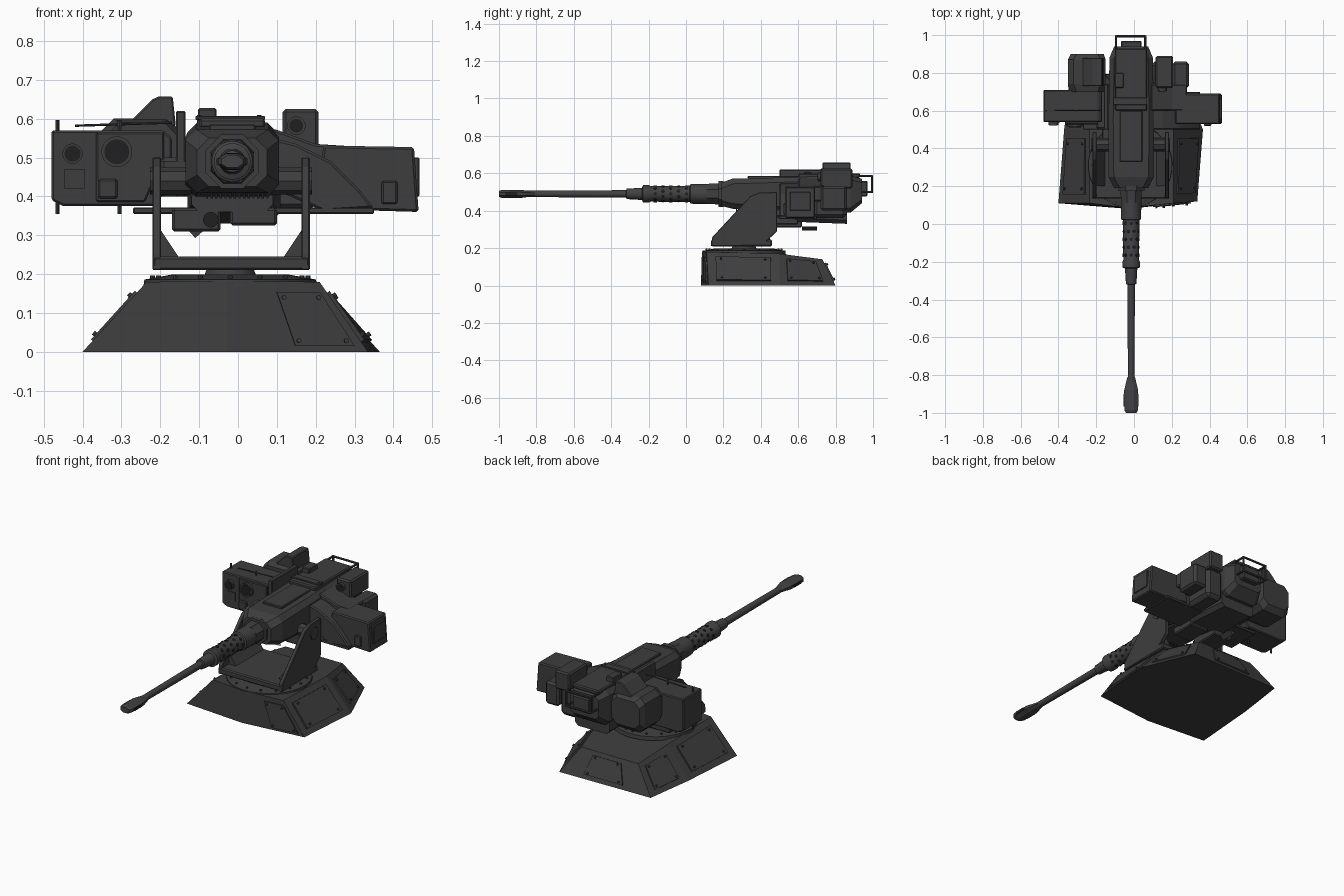
import bpy, bmesh, math
from mathutils import Vector

cube = bpy.data.objects.get("Cube")
if cube:
    bpy.data.objects.remove(cube, do_unlink=True)


def material(name, v):
    m = bpy.data.materials.new(name)
    m.use_nodes = True
    m.diffuse_color = (v, v, v, 1)
    bsdf = m.node_tree.nodes["Principled BSDF"]
    bsdf.inputs["Base Color"].default_value = (v, v, v, 1)
    bsdf.inputs["Roughness"].default_value = 0.7
    return m


PAINT = material("dark grey paint", 0.048)
STEEL = material("gun steel", 0.054)
BLACK = material("black glass", 0.014)
CX, GZ = -0.015, 0.49          # gun axis


def finish(name, bm, mat, bevel=0, smooth=False):
    bmesh.ops.recalc_face_normals(bm, faces=bm.faces)
    me = bpy.data.meshes.new(name)
    bm.to_mesh(me)
    bm.free()
    me.materials.append(mat)
    ob = bpy.data.objects.new(name, me)
    bpy.context.collection.objects.link(ob)
    if bevel:
        mod = ob.modifiers.new("chamfer", "BEVEL")
        mod.width, mod.segments, mod.limit_method = bevel, 1, "ANGLE"
    if smooth:
        bpy.ops.object.select_all(action="DESELECT")
        ob.select_set(True)
        bpy.context.view_layer.objects.active = ob
        bpy.ops.object.shade_smooth_by_angle(angle=math.radians(35))
    return ob


def loft(name, loops, mat=PAINT, bevel=0, smooth=False):
    """Skin a list of equal-length point loops and cap both ends."""
    bm = bmesh.new()
    rings = [[bm.verts.new(p) for p in loop] for loop in loops]
    n = len(rings[0])
    for a, b in zip(rings, rings[1:]):
        for i in range(n):
            j = (i + 1) % n
            bm.faces.new((a[i], a[j], b[j], b[i]))
    bm.faces.new(rings[0])
    bm.faces.new(rings[-1])
    return finish(name, bm, mat, bevel, smooth)


def place(axis, u, v, w):
    return {"x": (w, u, v), "y": (u, w, v), "z": (u, v, w)}[axis]


def prism(name, pts, axis, a, b, mat=PAINT, bevel=0):
    return loft(name, [[place(axis, u, v, w) for u, v in pts] for w in (a, b)], mat, bevel)


def box(name, x, y, z, bevel=0.006, mat=PAINT):
    return prism(name, [(x[0], y[0]), (x[1], y[0]), (x[1], y[1]), (x[0], y[1])],
                 "z", z[0], z[1], mat, bevel)


def turned(name, axis, cu, cv, stations, mat=PAINT, n=24, flat=1.0):
    """Round part: stations are (position along axis, radius)."""
    loops = []
    for w, r in stations:
        loops.append([place(axis, cu + r * math.cos(t), cv + flat * r * math.sin(t), w)
                      for t in [(i + 0.5) * math.tau / n for i in range(n)]])
    return loft(name, loops, mat, smooth=n > 8)


def rod(name, p, q, r=0.005):
    p, q = Vector(p), Vector(q)
    turn = (q - p).to_track_quat("Z", "Y")
    circle = [turn @ Vector((r * math.cos(k), r * math.sin(k), 0))
              for k in [i * math.tau / 8 for i in range(8)]]
    return loft(name, [[e + c for c in circle] for e in (p, q)])


def lerp(a, b, t):
    return Vector(a).lerp(Vector(b), t)


# Faceted pedestal
foot = [(-.4, .11, 0), (-.03, .08, 0), (.335, .12, 0), (.365, .5, 0),
        (.24, .8, 0), (-.33, .79, 0), (-.37, .5, 0)]
deck = [(-.235, .11, .18), (-.03, .085, .182), (.21, .11, .18), (.21, .5, .17),
        (.15, .73, .14), (-.21, .73, .14), (-.235, .5, .17)]
loft("pedestal", [foot, deck])


# Raised hatch plates with bolts on the sloping pedestal sides
def hatch(name, i, s0, s1, h0=.15, h1=.85, mat=PAINT):
    j = (i + 1) % len(foot)
    def at(s, h):
        return lerp(lerp(foot[i], foot[j], s), lerp(deck[i], deck[j], s), h)
    quad = [at(s0, h0), at(s1, h0), at(s1, h1), at(s0, h1)]
    nrm = (quad[1] - quad[0]).cross(quad[3] - quad[0]).normalized()
    loft(name, [[p - nrm * .004 for p in quad], [p + nrm * .008 for p in quad]], mat)
    mid = sum(quad, Vector()) / 4
    for k, p in enumerate(quad):
        c = p.lerp(mid, .2)
        rod(f"{name}_bolt_{k}", c, c + nrm * .016, .006)


hatch("front_hatch", 1, .5, .93, .08, .85)
hatch("left_hatch", 2, .12, .88)
hatch("rear_left_hatch", 3, .15, .8)
hatch("rear_hatch", 4, .25, .7)
hatch("rear_right_hatch", 5, .15, .8)
hatch("right_hatch", 6, .12, .88)

# Slewing ring with bolts, and the neck
turned("slewing_ring", "z", -.02, .31, [(.165, .225), (.186, .222), (.199, .15)], n=32)
turned("neck", "z", -.02, .31, [(.19, .07), (.215, .06)])
for k in range(16):
    t = k * math.tau / 16
    x, y = -.02 + .2 * math.cos(t), .31 + .2 * math.sin(t)
    rod(f"ring_bolt_{k}", (x, y, .18), (x, y, .197), .006)

# Yoke: floor, side arms and corner gussets
box("yoke_floor", (-.22, .185), (.135, .46), (.21, .245))
arm = [(.134, .21), (.139, .257), (.342, .476), (.39, .497), (.487, .5), (.487, .29), (.406, .214)]
for side, s, edge in (("right", 1, -.22), ("left", -1, .185)):
    prism(f"{side}_yoke_arm", arm, "x", edge, edge + s * .022, bevel=.003)
    prism(f"{side}_yoke_gusset", [(edge + s * .02, .24), (edge + s * .07, .24), (edge + s * .02, .315)],
          "y", .2, .45)
    rod(f"{side}_trunnion", (edge - s * .006, .42, .44), (edge + s * .1, .42, .44), .035)


# Gun housing, chamfered cross-section swept rearward
def section(y, x0, x1, z0, z1, c):
    return [(x0 + c, y, z0), (x1 - c, y, z0), (x1, y, z0 + c), (x1, y, z1 - c),
            (x1 - c, y, z1), (x0 + c, y, z1), (x0, y, z1 - c), (x0, y, z0 + c)]


loft("gun_housing", [section(.19, -.105, .075, .425, .55, .03),
                     section(.25, -.135, .105, .41, .572, .028),
                     section(.55, -.135, .105, .395, .578, .025),
                     section(.88, -.13, .1, .39, .59, .025),
                     section(.94, -.105, .075, .44, .57, .02)])
box("housing_lid", (-.075, .045), (.33, .6), (.57, .586), .004)
box("rear_lid", (-.1, .07), (.6, .93), (.575, .6), .006)
loft("lower_pan", [section(.45, -.12, .09, .36, .42, .02), section(.6, -.13, .11, .34, .43, .02),
                   section(.86, -.12, .1, .33, .43, .02)])
turned("front_collar", "y", CX, GZ, [(.11, .058), (.2, .062)], n=8)
turned("collar_ring", "y", CX, GZ, [(.175, .075), (.2, .075)], n=8)

# Barrel, perforated sleeve and muzzle brake
turned("barrel", "y", CX, GZ, [(-.9, .017), (-.32, .02), (-.318, .028), (-.235, .033), (-.23, .047),
                               (-.2, .047), (-.19, .042), (.02, .044), (.025, .053), (.2, .056)], STEEL)
for row in range(5):
    for k in range(8):
        t = (k + .5 * (row % 2)) * math.tau / 8
        d = Vector((math.cos(t), 0, math.sin(t)))
        c = Vector((CX, -.165 + row * .042, GZ))
        rod(f"sleeve_hole_{row}_{k}", c + d * .03, c + d * .045, .009).data.materials[0] = BLACK
turned("muzzle_brake", "y", CX, GZ, [(-1, .03), (-.985, .039), (-.88, .04), (-.83, .027), (-.81, .022)],
       STEEL, 8, .58)
for s in (-1, 1):
    box("muzzle_port", (CX + s * .034 - .006, CX + s * .034 + .006), (-.965, -.9), (.482, .498), 0, BLACK)

# Sensor housing on the right
prism("sensor_housing", [(-.48, .39), (-.45, .375), (-.21, .375), (-.17, .45), (-.17, .55),
                         (-.19, .57), (-.48, .57)], "y", .54, .71, bevel=.005)
prism("sensor_face", [(-.365, .385), (-.24, .385), (-.19, .5), (-.19, .565), (-.365, .565)],
      "y", .528, .56, bevel=.004)
for name, x, z, r, y in (("main_lens", -.312, .515, .04, .515), ("side_lens", -.426, .51, .026, .525)):
    turned(name + "_rim", "y", x, z, [(y, r), (.56, r)], n=20)
    turned(name, "y", x, z, [(y - .003, r * .8), (y + .01, r * .8)], BLACK, 20)
box("range_finder", (-.36, -.31), (.515, .54), (.395, .445), .005)
box("sensor_plate", (-.447, -.395), (.535, .545), (.42, .47), 0)
for x in (-.465, -.305):
    rod("housing_post", (x, .6, .355), (x, .6, .597), .005)
rod("housing_rail", (-.42, .6, .582), (-.17, .6, .59), .003)
box("sensor_bracket", (-.16, -.135), (.5, .74), (.4, .62), .004)
box("sensor_mount", (-.2, -.12), (.5, .74), (.4, .5), .01)

# Electronics pod behind the sensor housing
loft("rear_pod", [section(.7, -.345, -.15, .42, .59, .04), section(.74, -.35, -.15, .4, .6, .03),
                  section(.87, -.35, -.15, .4, .6, .03), section(.9, -.335, -.16, .43, .58, .03)])
prism("pod_hood", [(-.29, .58), (-.22, .65), (-.205, .657), (-.168, .657), (-.16, .58)], "y", .73, .88,
      bevel=.004)

# Ammunition box and feed chute on the left
prism("ammunition_box", [(.2, .38), (.3, .365), (.465, .36), (.453, .527), (.22, .531)], "y", .53, .69,
      bevel=.006)
box("box_latch", (.37, .41), (.52, .54), (.38, .44), .004)
box("box_side_plate", (.452, .467), (.555, .665), (.4, .5), .003)
prism("feed_chute", [(.09, .55), (.15, .535), (.24, .49), (.31, .42), (.35, .37), (.22, .362), (.09, .42)],
      "y", .5, .66, bevel=.006)
prism("chute_cover", [(.09, .575), (.2, .535), (.28, .53), (.28, .45), (.09, .45)], "y", .6, .74, bevel=.006)
box("left_rear_body", (.09, .2), (.68, .86), (.36, .54), .02)

# Day camera and its neighbour
box("camera_body", (.115, .207), (.72, .89), (.52, .625), .008)
turned("camera_rim", "y", .15, .582, [(.705, .024), (.73, .024)], n=16)
turned("camera_lens", "y", .15, .582, [(.702, .018), (.72, .018)], BLACK, 16)
box("left_rear_case", (.205, .29), (.72, .86), (.4, .53), .012)

# Units hung under the gun
box("support_plate", (-.27, .35), (.5, .7), (.355, .372), .003)
box("under_unit_right", (-.17, -.045), (.45, .62), (.31, .37))
turned("under_lens", "y", -.07, .34, [(.435, .02), (.46, .02)], BLACK, 16)
box("under_unit_left", (-.02, .1), (.45, .6), (.325, .37))
prism("under_hook", [(-.13, .315), (-.11, .293), (-.085, .315)], "y", .62, .7)
for k in range(14):
    x = -.08 + k * .012
    rod("rack_tooth", (x, .27, .395), (x, .27, .425), .003)

# Sight rail on top
for x in (-.1, .055):
    rod("sight_rail_post", (x, .65, .57), (x, .65, .61), .006)
box("sight_rail", (-.11, .07), (.63, .67), (.597, .607), .002)
box("sight_block", (-.103, -.055), (.72, .8), (.59, .627), .004)

# Rear guard frames
for z in (.5, .585):
    pts = [(-.095, .9, z), (-.095, .994, z), (.06, .994, z), (.06, .9, z)]
    for a, b in zip(pts, pts[1:]):
        rod("rear_guard_bar", a, b, .006)
for x in (-.095, .06):
    rod("rear_guard_upright", (x, .994, .496), (x, .994, .589), .006)
box("rear_control_block", (-.07, .04), (.92, .97), (.475, .56))
